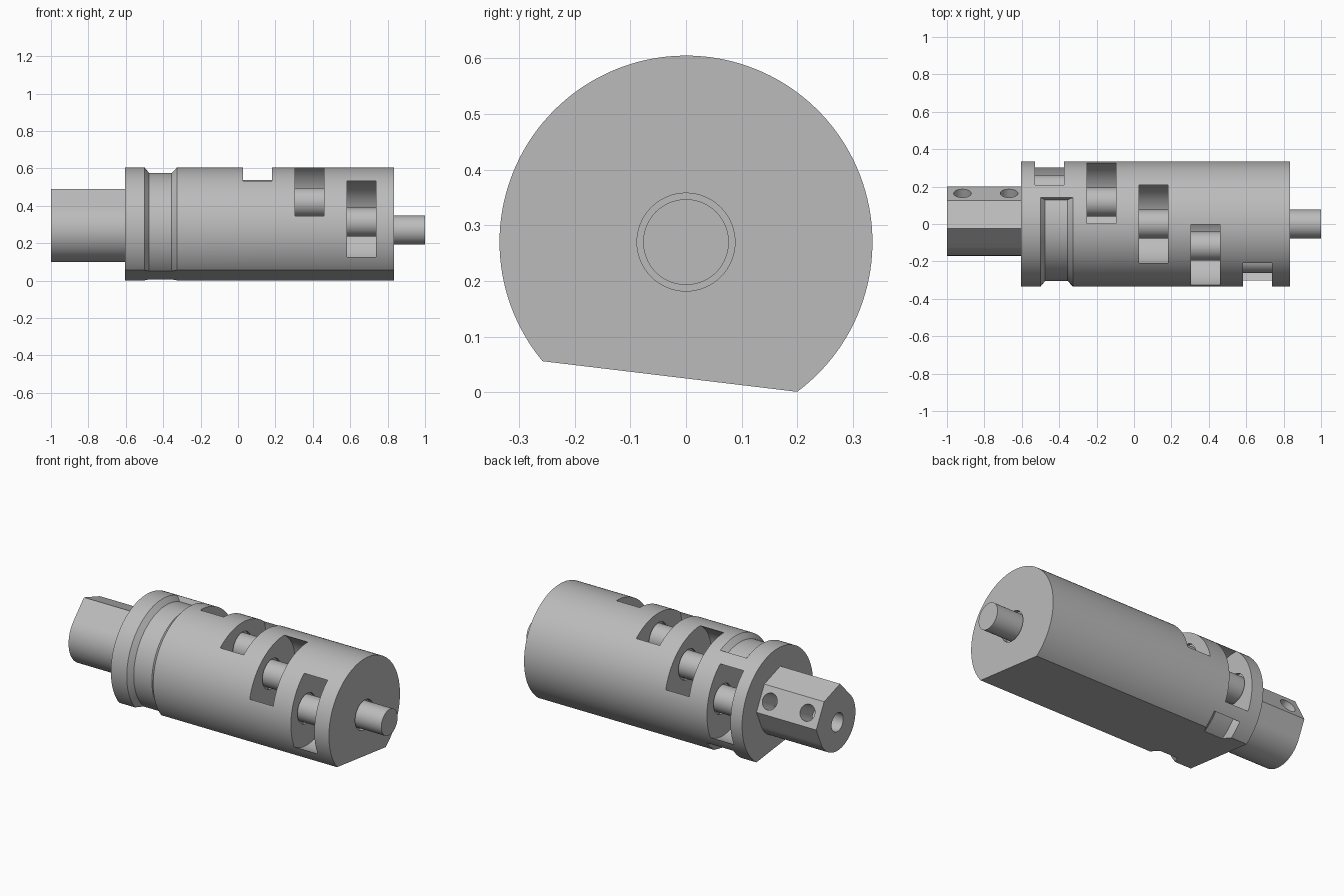
import bpy, bmesh
from math import cos, sin, radians, pi
from mathutils import Vector

AXIS_Z = 0.27          # height of the main axis
R_BODY = 0.335
PIN_R, BORE_R = 0.077, 0.088

if "Cube" in bpy.data.objects:
    bpy.data.objects.remove(bpy.data.objects["Cube"])

steel = bpy.data.materials.new("plain_grey_steel")
steel.use_nodes = True
steel.diffuse_color = (0.5, 0.5, 0.5, 1)
steel.node_tree.nodes["Principled BSDF"].inputs["Base Color"].default_value = (0.5, 0.5, 0.5, 1)


def loft(name, rings, closed=False):
    """Skin matching rings of points; cap the ends unless closed."""
    bm = bmesh.new()
    loops = [[bm.verts.new(p) for p in ring] for ring in rings]
    n = len(loops[0])
    for a, b in zip(loops, loops[1:]):
        for i in range(n):
            j = (i + 1) % n
            bm.faces.new((a[i], a[j], b[j], b[i]))
    bm.faces.new(loops[0])
    bm.faces.new(loops[-1])
    bmesh.ops.recalc_face_normals(bm, faces=bm.faces)
    mesh = bpy.data.meshes.new(name)
    bm.to_mesh(mesh)
    bm.free()
    mesh.materials.append(steel)
    obj = bpy.data.objects.new(name, mesh)
    bpy.context.collection.objects.link(obj)
    return obj


def extrude_x(name, outline, x0, x1):
    """Extrude a (y, z) outline, measured from the axis, along x."""
    return loft(name, [[(x, y, z + AXIS_Z) for y, z in outline] for x in (x0, x1)])


def arc(r, start, end, steps, cy=0, cz=0):
    angles = [radians(start + (end - start) * i / steps) for i in range(steps + 1)]
    return [(cy + r * cos(a), cz + r * sin(a)) for a in angles]


def rod_x(name, r, x0, x1, cy=0, cz=0, steps=64):
    return extrude_x(name, arc(r, 0, 360, steps, cy, cz)[:-1], x0, x1)


def cut(target, cutters):
    """Subtract the cutters, bake the result and drop the cutters."""
    for c in cutters:
        c.hide_render = True
        mod = target.modifiers.new("cut", 'BOOLEAN')
        mod.operation = 'DIFFERENCE'
        mod.solver = 'EXACT'
        mod.object = c
    bpy.context.view_layer.update()
    graph = bpy.context.evaluated_depsgraph_get()
    mesh = bpy.data.meshes.new_from_object(target.evaluated_get(graph))
    target.modifiers.clear()
    target.data = mesh
    for c in cutters:
        bpy.data.objects.remove(c)


# Main body: round bar with a slightly tilted flat underneath
body = extrude_x("body", arc(R_BODY, -53.4, 219.7, 110), -0.605, 0.835)
cutters = []
parts = [body]

# Five round pockets winding around the body, each holding a pin
WIDTH = 0.155
for i in range(5):
    x0 = -0.528 + 0.278 * i
    x1 = x0 + WIDTH
    a = radians(13 + 38.5 * i)
    cy, cz = 0.19 * cos(a), 0.19 * sin(a)
    cutters.append(rod_x("pocket_cutter", 0.22, x0, x1, cy, cz, 96))
    cutters.append(rod_x("bore_cutter", BORE_R, x0 - 0.015, x1 + 0.015, cy, cz))
    parts.append(rod_x(f"pocket_pin_{i + 1}", PIN_R, x0 - 0.03, x1 + 0.03, cy, cz))

# Chamfered groove around the body, stopping short of the first pocket
profile = [(-0.505, 0.341), (-0.475, 0.305), (-0.355, 0.305), (-0.32, 0.341),
           (-0.32, 0.38), (-0.505, 0.38)]
rings = []
for i in range(101):
    a = radians(65 + 258 * i / 100)
    rings.append([(x, r * cos(a), AXIS_Z + r * sin(a)) for x, r in profile])
cutters.append(loft("groove_cutter", rings))

# End pin in its clearance bore
cutters.append(rod_x("end_bore_cutter", BORE_R, 0.81, 0.9))
parts.append(rod_x("end_pin", PIN_R, 0.8, 1.0))
cut(body, cutters)

# Shank: round below, faceted above
corners = [(0.2, 0.03), (0.125, 0.17), (-0.025, 0.22)]
shank = extrude_x("shank", corners + arc(0.17, 136.3, 336, 70), -1.0, -0.6)
parts.append(shank)

# Long bore and two screw holes square to the rear facet
shank_cutters = [rod_x("shank_bore_cutter", 0.055, -1.05, -0.62)]
edge = Vector((0, corners[1][0] - corners[0][0], corners[1][1] - corners[0][1])).normalized()
normal = Vector((0, edge.z, -edge.y))
start = Vector((0, 0.165, 0.098 + AXIS_Z))
for x in (-0.917, -0.668):
    rings = []
    for depth in (-0.17, 0.05):
        c = start + normal * depth + Vector((x, 0, 0))
        rings.append([c + Vector((0.047 * cos(t), 0, 0)) + edge * 0.047 * sin(t)
                      for t in (2 * pi * k / 40 for k in range(40))])
    shank_cutters.append(loft("screw_hole_cutter", rings))
cut(shank, shank_cutters)

# Smooth curved faces, keep machined edges crisp
bpy.ops.object.select_all(action='DESELECT')
for p in parts:
    p.select_set(True)
bpy.context.view_layer.objects.active = body
bpy.ops.object.shade_smooth_by_angle(angle=radians(20))
